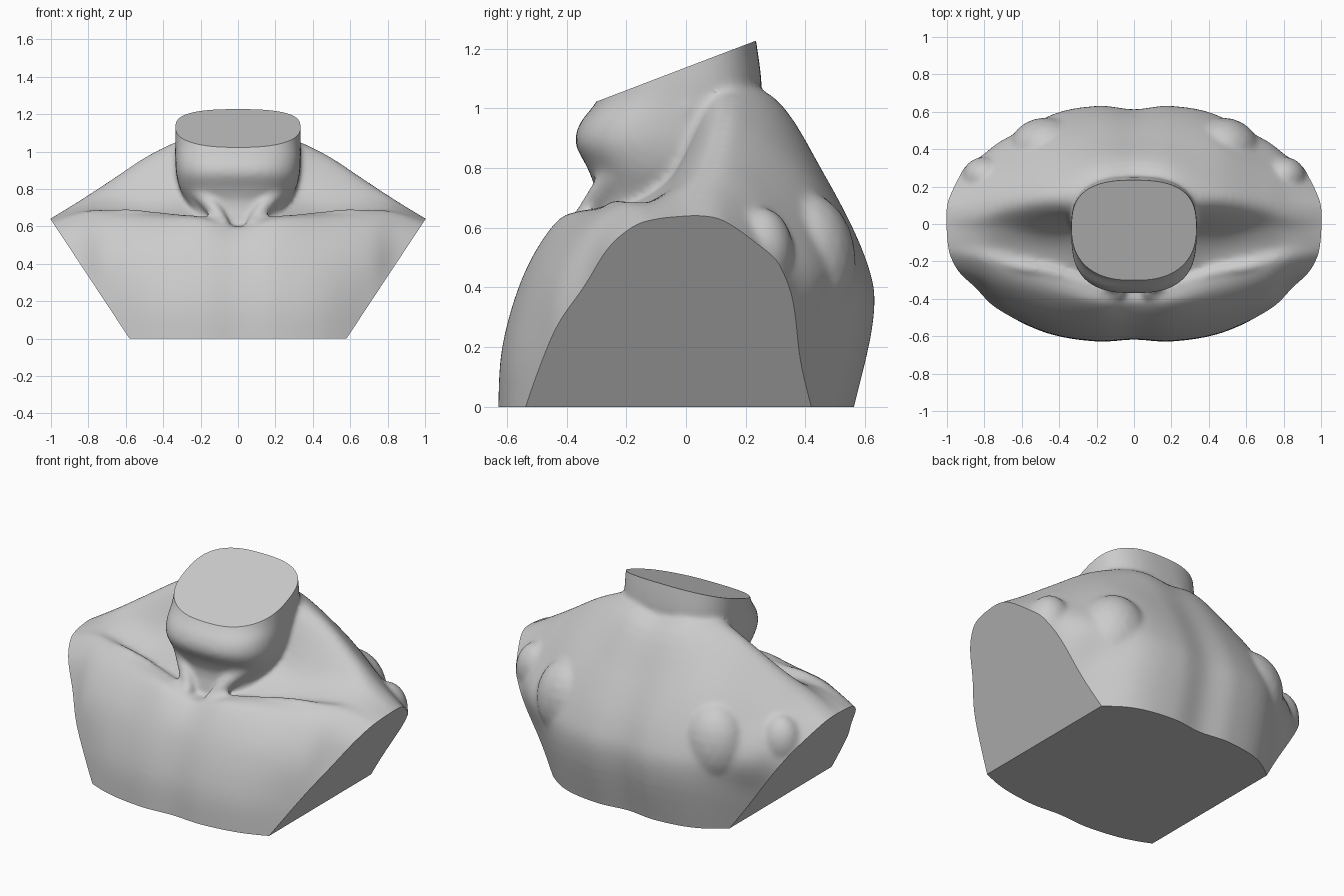
import bpy, bmesh, math
from mathutils import Vector, Matrix

if "Cube" in bpy.data.objects:
    bpy.data.objects.remove(bpy.data.objects["Cube"])

# Torso side profiles (y, z) per x station: chest, collarbone, trapezius, back
TORSO = {
    0.0: [(-.605, .2), (-.53, .45), (-.43, .585), (-.36, .60), (-.25, .62), (-.02, .8),
          (.08, 1.04), (.30, 1.02), (.46, .77), (.585, .5), (.61, .3)],
    0.2: [(-.615, .2), (-.54, .45), (-.43, .625), (-.34, .65), (-.26, .64), (-.03, .8),
          (.08, 1.07), (.28, 1.04), (.46, .78), (.60, .5), (.628, .3)],
    0.45: [(-.575, .2), (-.50, .45), (-.38, .62), (-.27, .67), (-.20, .65), (-.06, .74),
           (.10, .98), (.23, .95), (.42, .75), (.555, .5), (.575, .3)],
    0.7: [(-.47, .2), (-.43, .42), (-.33, .6), (-.22, .685), (-.14, .68), (-.03, .74),
          (.08, .83), (.18, .80), (.33, .65), (.45, .45), (.39, .22)],
    0.85: [(-.40, .2), (-.34, .4), (-.28, .56), (-.19, .66), (-.11, .68), (-.03, .705),
           (.05, .735), (.14, .71), (.26, .6), (.34, .45), (.32, .25)],
    1.05: [(-.33, .2), (-.28, .38), (-.23, .5), (-.16, .58), (-.09, .61), (-.02, .615),
           (.05, .612), (.12, .59), (.20, .5), (.26, .4), (.28, .25)],
}
# Neck rings: z, half width, front y, back y
NECK = [(.50, .17, -.33, .12), (.60, .20, -.325, .15), (.72, .27, -.305, .18),
        (.80, .31, -.33, .20), (.88, .33, -.37, .22), (.95, .335, -.355, .24),
        (1.03, .335, -.295, .25), (1.12, .335, -.27, .25), (1.35, .325, -.25, .215)]


def spline(pts, n):
    """Catmull-Rom curve through the points."""
    out = []
    for i in range(len(pts) - 1):
        b, c = pts[i], pts[i + 1]
        a = pts[i - 1] if i else b * 2 - c
        d = pts[i + 2] if i + 2 < len(pts) else c * 2 - b
        for k in range(n):
            t = k / n
            out.append(b + (c - a) * (t / 2) + (a * 2 - b * 5 + c * 4 - d) * (t * t / 2)
                       + (b * 3 - a - c * 3 + d) * (t ** 3 / 2))
    return out + [pts[-1]]


def loft(bm, rings):
    """Closed tube through rings of equal length, capped at both ends."""
    vs = [[bm.verts.new(p) for p in r] for r in rings]
    n = len(vs[0])
    for r, s in zip(vs, vs[1:]):
        for i in range(n):
            bm.faces.new((r[i], r[(i + 1) % n], s[(i + 1) % n], s[i]))
    bm.faces.new(vs[0])
    bm.faces.new(vs[-1])


def ball(bm, loc, size):
    bmesh.ops.create_icosphere(bm, subdivisions=3, radius=1,
                               matrix=Matrix.Translation(loc) @ Matrix.Diagonal((*size, 1)))


def muscle(bm, pts, r0, r1):
    """Tapering strand along a path, on both sides of the body."""
    path = spline([Vector(p) for p in pts], 10)
    for i, p in enumerate(path):
        r = r0 + (r1 - r0) * i / (len(path) - 1)
        for s in (1, -1):
            ball(bm, (p.x * s, p.y, p.z), (r, r, r))


bm = bmesh.new()

# Torso
sections = []
for x in [-k for k in reversed(TORSO) if k] + list(TORSO):
    p = TORSO[abs(x)]
    p = [(p[0][0] - .015, -.06)] + p + [(p[-1][0] - .08, -.06)]
    sections.append(spline([Vector((x, y, z)) for y, z in p], 5))
columns = [spline(list(c), 7) for c in zip(*sections)]
loft(bm, list(zip(*columns)))

# Neck
rings = []
for ring in spline([Vector(r) for r in NECK], 4):
    z, rx, f, b = ring
    pts = []
    for i in range(64):
        c, s = math.cos(math.tau * i / 64), math.sin(math.tau * i / 64)
        pts.append((math.copysign(abs(c) ** .75, c) * rx,
                    (f + b) / 2 + math.copysign(abs(s) ** .75, s) * (b - f) / 2, z))
    rings.append(pts)
loft(bm, rings)

# Neck strands, collarbones, shoulder blades and rear shoulders
muscle(bm, [(.27, .0, 1.0), (.24, -.17, .84), (.15, -.28, .72), (.07, -.36, .61)], .07, .03)
muscle(bm, [(.08, -.37, .615), (.28, -.31, .63), (.45, -.255, .65),
            (.62, -.225, .665), (.82, -.17, .645)], .034, .028)
for s in (1, -1):
    ball(bm, (.47 * s, .40, .48), (.20, .17, .24))
    ball(bm, (.80 * s, .25, .52), (.12, .11, .15))
bmesh.ops.recalc_face_normals(bm, faces=bm.faces)

mesh = bpy.data.meshes.new("bust")
bm.to_mesh(mesh)
bust = bpy.data.objects.new("bust", mesh)
bpy.context.collection.objects.link(bust)

# Fuse the parts into one smooth skin
remesh = bust.modifiers.new("fuse", 'REMESH')
remesh.mode = 'VOXEL'
remesh.voxel_size = .014
smooth = bust.modifiers.new("soften", 'SMOOTH')
smooth.factor = .5
smooth.iterations = 10
fused = bpy.data.meshes.new_from_object(
    bust.evaluated_get(bpy.context.evaluated_depsgraph_get()))
bust.modifiers.clear()

# Flat cuts: base, both arms, sloping neck top
bm.clear()
bm.from_mesh(fused)
for co, no in [((0, 0, 0), (0, 0, -1)),
               ((.58, 0, 0), (.635, 0, -.42)),
               ((-.58, 0, 0), (-.635, 0, -.42)),
               ((0, 0, 1.137), (0, -.382, 1))]:
    cut = bmesh.ops.bisect_plane(bm, geom=bm.verts[:] + bm.edges[:] + bm.faces[:], dist=1e-5,
                                 plane_co=co, plane_no=Vector(no).normalized(), clear_outer=True)
    edges = [e for e in bm.edges if e.is_boundary]
    bmesh.ops.holes_fill(bm, edges=edges, sides=0)
bmesh.ops.recalc_face_normals(bm, faces=bm.faces)
bm.to_mesh(mesh)
bm.free()

bpy.context.view_layer.objects.active = bust
bust.select_set(True)
bpy.ops.object.shade_smooth_by_angle(angle=math.radians(35))
